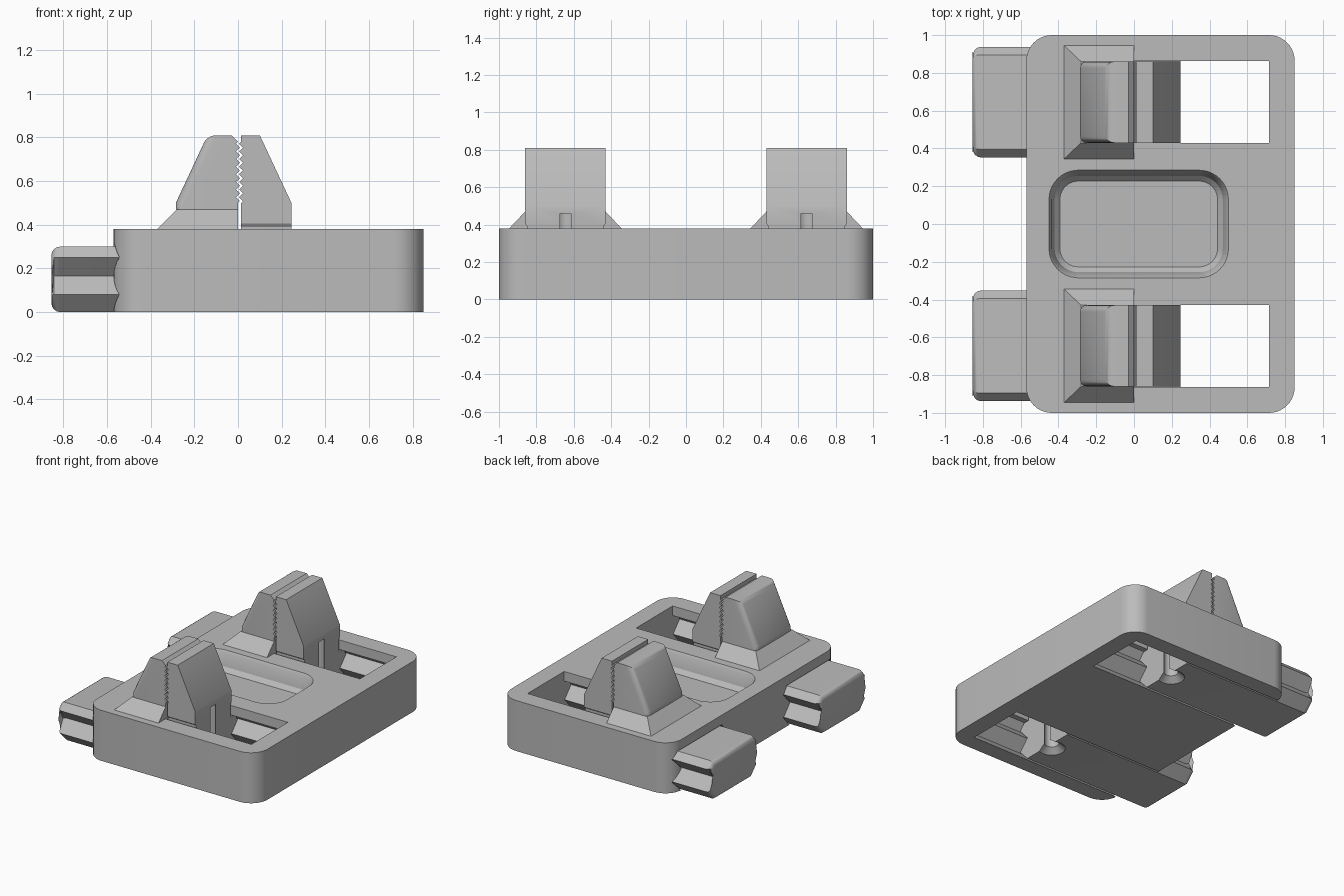
import bpy, bmesh, math

if "Cube" in bpy.data.objects:
    bpy.data.objects.remove(bpy.data.objects["Cube"])

grey = bpy.data.materials.new("warm_grey")
grey.diffuse_color = (0.5, 0.5, 0.5, 1)
grey.use_nodes = True
grey.node_tree.nodes["Principled BSDF"].inputs["Base Color"].default_value = grey.diffuse_color
SIDES = (-1, 1)
YC = 0.645            # centre line of each slide


def finish(name, bm):
    bmesh.ops.recalc_face_normals(bm, faces=bm.faces)
    me = bpy.data.meshes.new(name)
    bm.to_mesh(me)
    bm.free()
    ob = bpy.data.objects.new(name, me)
    bpy.context.collection.objects.link(ob)
    me.materials.append(grey)
    return ob


def loft_bm(loops):
    """Closed solid through a stack of equally long point loops."""
    bm = bmesh.new()
    rings = [[bm.verts.new(p) for p in loop] for loop in loops]
    n = len(rings[0])
    for a, b in zip(rings, rings[1:]):
        for i in range(n):
            j = (i + 1) % n
            bm.faces.new((a[i], a[j], b[j], b[i]))
    bm.faces.new(rings[0][::-1])
    bm.faces.new(rings[-1])
    return bm


def loft(name, loops):
    return finish(name, loft_bm(loops))


def rounded_rect(x0, x1, y0, y1, r, z, seg=10):
    pts = []
    for k, (cx, cy) in enumerate(((x1 - r, y1 - r), (x0 + r, y1 - r),
                                  (x0 + r, y0 + r), (x1 - r, y0 + r))):
        for i in range(seg + 1):
            a = math.pi / 2 * (k + i / seg)
            pts.append((cx + r * math.cos(a), cy + r * math.sin(a), z))
    return pts


def rect(x0, x1, y0, y1, z):
    return [(x0, y0, z), (x1, y0, z), (x1, y1, z), (x0, y1, z)]


def circle(x, y, r, z, n=24):
    return [(x + r * math.cos(i * math.tau / n), y + r * math.sin(i * math.tau / n), z)
            for i in range(n)]


def along_y(profile, y0, y1):
    return [[(x, y, z) for x, z in profile] for y in (y0, y1)]


def cut(ob, cutter):
    mod = ob.modifiers.new("cut", 'BOOLEAN')
    mod.operation, mod.solver, mod.object = 'DIFFERENCE', 'EXACT', cutter
    bpy.context.view_layer.objects.active = ob
    bpy.ops.object.modifier_apply(modifier=mod.name)


def remove(ob):
    bpy.data.objects.remove(ob)


def smooth(ob):
    bpy.ops.object.select_all(action='DESELECT')
    ob.select_set(True)
    bpy.context.view_layer.objects.active = ob
    bpy.ops.object.shade_smooth_by_angle(angle=math.radians(30))


def rail_section(x, yc, gap=0.0):
    """Double-ridged slide cross-section."""
    half = [(0.215, -gap), (0.292, 0.08), (0.215, 0.165), (0.292, 0.25), (0.25, 0.30 + gap)]
    right = [(x, yc + w + gap, z) for w, z in half]
    left = [(x, yc - w - gap, z) for w, z in reversed(half)]
    return right + left


def teeth(x, z0, z1, count=8, amp=0.009):
    """Wavy gripping edge, bottom to top."""
    n = count * 4
    return [(x + amp * math.sin(i * math.pi / 2), z0 + (z1 - z0) * i / n) for i in range(n + 1)]


# Base block with rounded corners
base = loft("base", [rounded_rect(-0.57, 0.85, -1, 1, 0.135, z) for z in (0, 0.38)])

# Central tray recess
pocket = loft("pocket_cutter", [rounded_rect(-0.45 + d, 0.5 - d, -0.285 + d, 0.285 - d, 0.155 - d, z)
                                for d, z in ((0.058, 0.24), (0.03, 0.27), (0.012, 0.36), (0, 0.38), (0, 0.5))])
cut(base, pocket)
remove(pocket)

for s in SIDES:
    yc = s * YC
    # Slide channel and the window above it
    channel = loft("channel_cutter", [rail_section(-0.8, yc, 0.008), rail_section(0.715, yc, 0.008)])
    window = loft("window_cutter", [rect(0, 0.715, yc - 0.217, yc + 0.217, z) for z in (0.1, 0.5)])
    for c in (channel, window):
        cut(base, c)
        remove(c)

    # Fixed jaw: sloped foot
    loft("fixed_jaw_foot", [rect(-0.37, 0, yc - 0.3, yc + 0.3, 0.38),
                            rect(-0.28, 0, yc - 0.215, yc + 0.215, 0.47)])

    # Fixed jaw: toothed block with rounded back edges
    profile = [(-0.285, 0.47), (0, 0.47)] + teeth(0, 0.5, 0.78) + [(-0.03, 0.81), (-0.14, 0.81), (-0.285, 0.5)]
    bm = loft_bm(along_y(profile, yc - 0.215, yc + 0.215))
    edges = [e for e in bm.edges
             if all(v.co.x < -0.1 and v.co.z > 0.46 for v in e.verts)
             and (abs(e.verts[0].co.z - e.verts[1].co.z) > 0.01 or e.verts[0].co.z > 0.8)]
    bmesh.ops.bevel(bm, geom=edges, offset=0.035, segments=4, profile=0.5, affect='EDGES')
    smooth(finish("fixed_jaw", bm))

    # Sliding jaw: toothed block, tapering into a neck through the window
    profile = [(0.014, 0.405), (0.245, 0.405), (0.245, 0.5), (0.1, 0.81), (0.014, 0.81)]
    profile += teeth(0.014, 0.5, 0.78)[::-1]
    jaw = loft("sliding_jaw", along_y(profile, yc - 0.215, yc + 0.215))
    neck = loft("sliding_jaw_neck", [rect(0.014, 0.245, yc - w, yc + w, z)
                                     for w, z in ((0.205, 0.29), (0.205, 0.39), (0.215, 0.405))])

    # Ridged slide rail with a softened outer end
    bm = loft_bm([rail_section(-0.855, yc), rail_section(0.245, yc)])
    end = [e for e in bm.edges if all(v.co.x < -0.8 for v in e.verts)]
    bmesh.ops.bevel(bm, geom=end, offset=0.04, segments=4, profile=0.5, affect='EDGES')
    rail = finish("slide_rail", bm)

    # Screw hole with countersink, open through the inner end of the slide
    hole = loft("hole_cutter", [circle(0.205, yc, r, z) for r, z in
                                ((0.095, -0.02), (0.095, 0.0), (0.05, 0.04), (0.05, 0.46))])
    for part in (jaw, neck, rail):
        cut(part, hole)
        smooth(part)
    remove(hole)

smooth(base)
